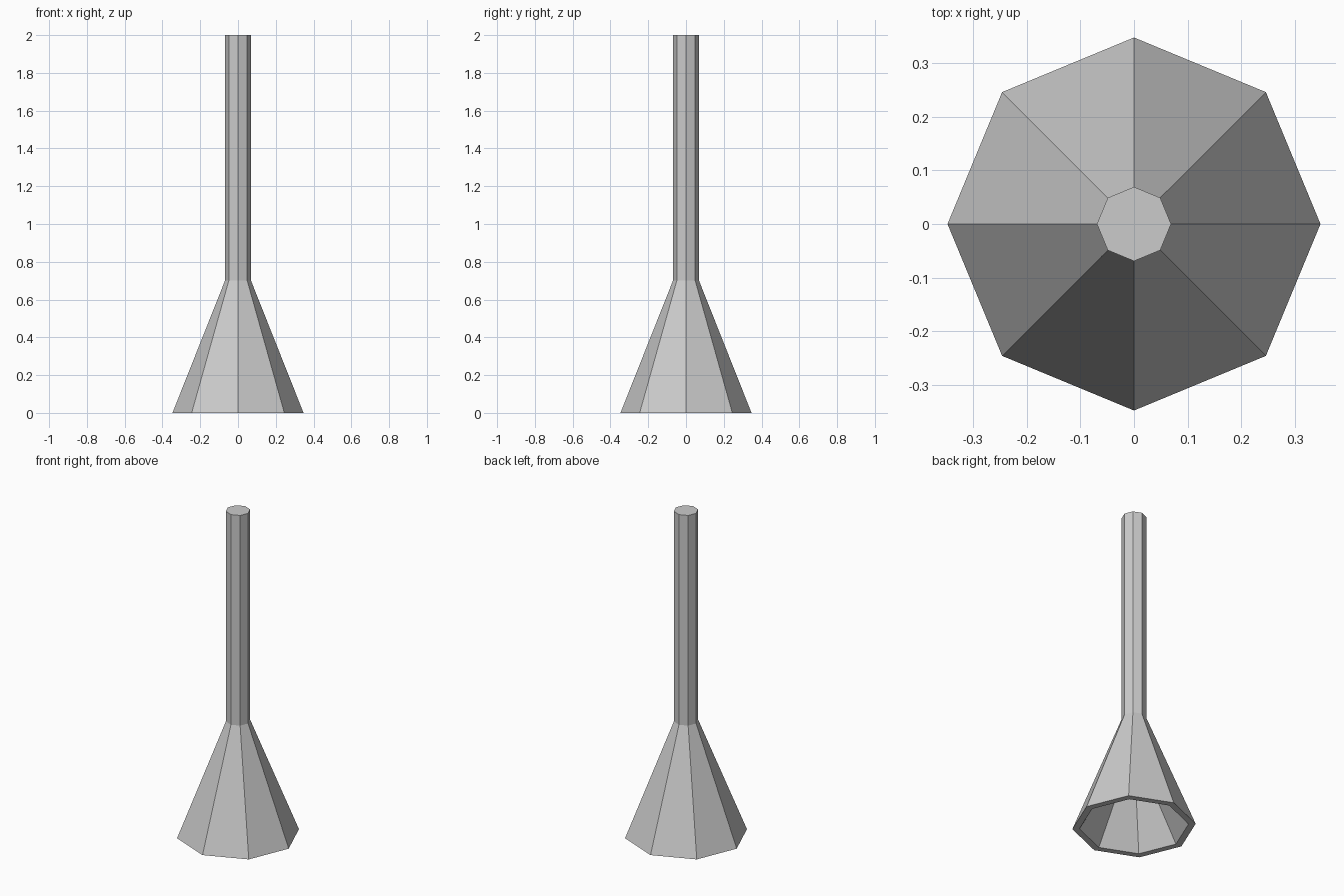
import bpy, bmesh
from math import cos, sin, pi

if "Cube" in bpy.data.objects:
    bpy.data.objects.remove(bpy.data.objects["Cube"])

SIDES = 8

# Profile (radius, height): stem top, neck, outer rim, inner rim, cavity ceiling
profile = [(0.069, 2.0), (0.069, 0.7), (0.347, 0.0), (0.307, 0.0), (0.06, 0.42)]

bm = bmesh.new()
rings = [[bm.verts.new((r * cos(2 * pi * i / SIDES), r * sin(2 * pi * i / SIDES), z))
          for i in range(SIDES)] for r, z in profile]

# Flat side panels between successive rings
for a, b in zip(rings, rings[1:]):
    for i in range(SIDES):
        j = (i + 1) % SIDES
        bm.faces.new((a[i], b[i], b[j], a[j]))

# Stem cap and cavity ceiling
bm.faces.new(rings[0])
bm.faces.new(rings[-1][::-1])
bmesh.ops.recalc_face_normals(bm, faces=bm.faces)

mesh = bpy.data.meshes.new("flared_stem")
bm.to_mesh(mesh)
bm.free()
bpy.context.collection.objects.link(bpy.data.objects.new("flared_stem", mesh))
